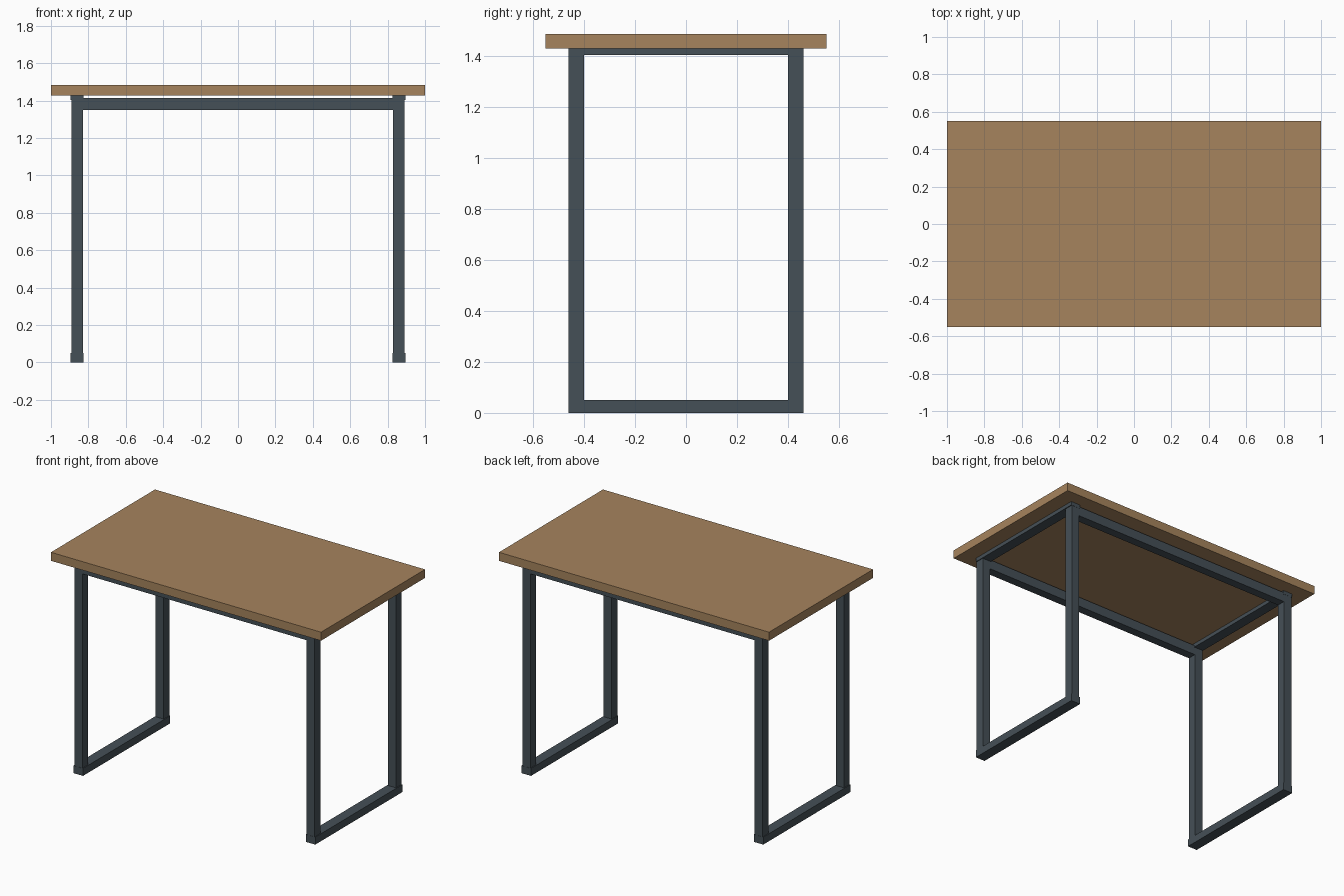
import bpy

if "Cube" in bpy.data.objects:
    bpy.data.objects.remove(bpy.data.objects["Cube"])


def material(name, rgb):
    m = bpy.data.materials.new(name)
    m.diffuse_color = (*rgb, 1)
    m.use_nodes = True
    m.node_tree.nodes["Principled BSDF"].inputs["Base Color"].default_value = m.diffuse_color
    return m


wood = material("wood", (0.38, 0.23, 0.11))
steel = material("steel", (0.06, 0.08, 0.095))


def box(name, x, y, z, mat):
    """Box from (min, max) ranges on each axis."""
    bpy.ops.mesh.primitive_cube_add(size=1, location=[sum(r) / 2 for r in (x, y, z)])
    ob = bpy.context.object
    ob.name = name
    ob.scale = [r[1] - r[0] for r in (x, y, z)]
    bpy.ops.object.transform_apply(location=False, rotation=False, scale=True)
    ob.data.materials.append(mat)
    return ob


# Table top
box("table_top", (-1, 1), (-0.55, 0.55), (1.427, 1.484), wood)

# Side frames: two legs joined by slightly wider bars at floor and top
for sx, side in ((-1, "left"), (1, "right")):
    cx = sx * 0.86
    for sy, end in ((-1, "front"), (1, "back")):
        cy = sy * 0.43
        box(f"{side}_{end}_leg", (cx - 0.03, cx + 0.03), (cy - 0.03, cy + 0.03), (0.01, 1.42), steel)
    bar_x = (cx - 0.035, cx + 0.035)
    box(f"{side}_floor_bar", bar_x, (-0.461, 0.461), (0, 0.05), steel)
    box(f"{side}_top_bar", bar_x, (-0.461, 0.461), (1.402, 1.427), steel)

# Long rails under the top
for sy, end in ((-1, "front"), (1, "back")):
    cy = sy * 0.43
    box(f"{end}_rail", (-0.835, 0.835), (cy - 0.029, cy + 0.029), (1.35, 1.414), steel)
